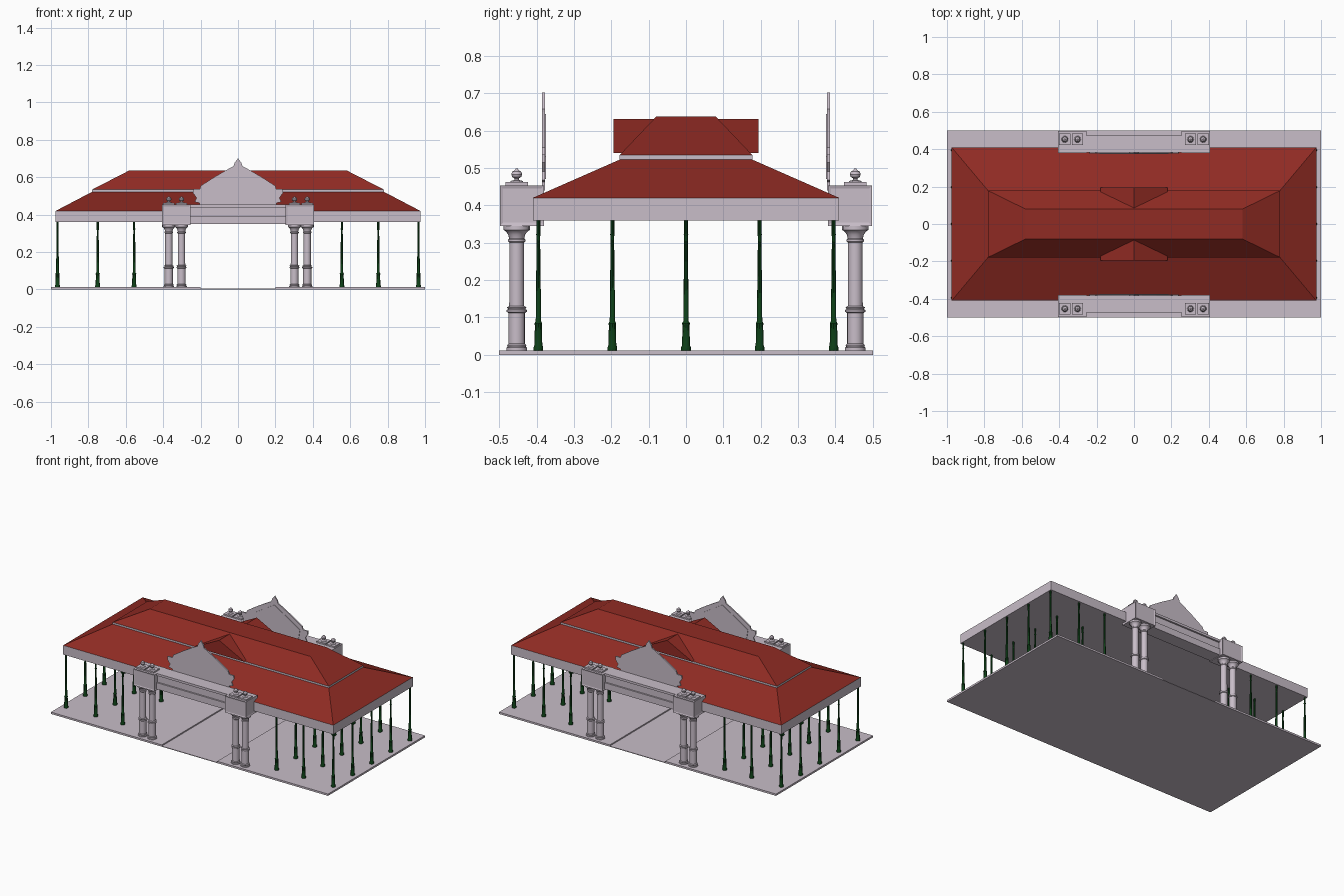
import bpy, bmesh
from math import pi, cos, sin

if "Cube" in bpy.data.objects:
    bpy.data.objects.remove(bpy.data.objects["Cube"])


def mat(name, col):
    m = bpy.data.materials.new(name)
    m.diffuse_color = (*col, 1)
    m.use_nodes = True
    m.node_tree.nodes["Principled BSDF"].inputs["Base Color"].default_value = m.diffuse_color
    return m


STONE = mat("pale_stone", (0.58, 0.51, 0.58))
RED = mat("red_roof", (0.28, 0.024, 0.017))
GREEN = mat("green_iron", (0.004, 0.05, 0.008))


def finish(name, bm, material, smooth=False):
    bmesh.ops.recalc_face_normals(bm, faces=bm.faces[:])
    me = bpy.data.meshes.new(name)
    bm.to_mesh(me)
    bm.free()
    me.materials.append(material)
    ob = bpy.data.objects.new(name, me)
    bpy.context.collection.objects.link(ob)
    if smooth:
        bpy.ops.object.select_all(action='DESELECT')
        ob.select_set(True)
        bpy.context.view_layer.objects.active = ob
        bpy.ops.object.shade_smooth_by_angle(angle=0.6)
    return ob


def frustum(name, material, z0, z1, lo, hi):
    """Rectangular block; lo and hi are half sizes at bottom and top."""
    bm = bmesh.new()
    rings = [[bm.verts.new((sx * h[0], sy * h[1], z))
              for sx, sy in ((-1, -1), (1, -1), (1, 1), (-1, 1))]
             for h, z in ((lo, z0), (hi, z1))]
    bm.faces.new(rings[0])
    bm.faces.new(rings[1])
    for i in range(4):
        j = (i + 1) % 4
        bm.faces.new((rings[0][i], rings[0][j], rings[1][j], rings[1][i]))
    return finish(name, bm, material)


def box(name, material, x, y, z, panel=0):
    """Box from ranges; panel sinks a framed panel into each upright face."""
    bm = bmesh.new()
    bmesh.ops.create_cube(bm, size=1)
    for v in bm.verts:
        v.co = [a + (b - a) * (c + 0.5) for c, (a, b) in zip(v.co, (x, y, z))]
    if panel:
        bm.normal_update()
        sides = [f for f in bm.faces if abs(f.normal.z) < 0.5]
        bmesh.ops.inset_individual(bm, faces=sides, thickness=panel, depth=-0.003)
    return finish(name, bm, material)


def lathe(name, material, profile, n, spots):
    """Turned shape from (radius, z) points, repeated at each (x, y) spot."""
    bm = bmesh.new()
    for cx, cy in spots:
        rings = [[bm.verts.new((cx + r * cos(2 * pi * i / n), cy + r * sin(2 * pi * i / n), z))
                  for i in range(n)] for r, z in profile]
        for a, b in zip(rings, rings[1:]):
            for i in range(n):
                j = (i + 1) % n
                bm.faces.new((a[i], a[j], b[j], b[i]))
        bm.faces.new(rings[0])
        bm.faces.new(rings[-1])
    return finish(name, bm, material, True)


def slab(name, material, half, y0, y1):
    """Mirrored (x, z) outline extruded along y; last point is on the axis."""
    pts = half + [(-x, z) for x, z in half[-2::-1]]
    bm = bmesh.new()
    f = bm.faces.new([bm.verts.new((x, y0, z)) for x, z in pts])
    g = bmesh.ops.extrude_face_region(bm, geom=[f])["geom"]
    for v in g:
        if isinstance(v, bmesh.types.BMVert):
            v.co.y = y1
    return finish(name, bm, material)


# floor: two raised platforms with a low passage between
for s, side in ((-1, "left"), (1, "right")):
    box(side + "_platform", STONE, sorted((0.2 * s, s)), (-0.5, 0.5), (0, 0.012))
box("passage_floor", STONE, (-0.2, 0.2), (-0.5, 0.5), (0, 0.004))

# two-tier hipped roof with a cross gable
frustum("fascia", STONE, 0.36, 0.42, (0.975, 0.41), (0.975, 0.41))
frustum("lower_roof", RED, 0.42, 0.522, (0.975, 0.41), (0.78, 0.178))
frustum("roof_band", STONE, 0.52, 0.534, (0.78, 0.178), (0.78, 0.178))
frustum("upper_roof", RED, 0.534, 0.637, (0.78, 0.178), (0.58, 0.08))
slab("cross_gable", RED, [(0.18, 0.54), (0, 0.631)], -0.194, 0.194)

# slim iron posts
lathe("iron_posts", GREEN,
      [(0.0135, 0.012), (0.0135, 0.02), (0.011, 0.026), (0.010, 0.078), (0.011, 0.084),
       (0.0075, 0.09), (0.0065, 0.19), (0.005, 0.3), (0.005, 0.318), (0.0065, 0.321),
       (0.0055, 0.326), (0.0055, 0.361)], 10,
      [(s * x, y) for s in (-1, 1) for x in (0.555, 0.75, 0.965)
       for y in (-0.395, -0.197, 0, 0.197, 0.395)])

COLUMN = [(0.028, 0.012), (0.028, 0.019), (0.024, 0.021), (0.026, 0.026), (0.022, 0.03),
          (0.022, 0.112), (0.027, 0.115), (0.027, 0.12), (0.023, 0.122), (0.026, 0.127),
          (0.02, 0.13), (0.0195, 0.3), (0.023, 0.303), (0.023, 0.308), (0.02, 0.311),
          (0.023, 0.322), (0.029, 0.33), (0.035, 0.334), (0.035, 0.346)]
FINIAL = [(0.018, 0.461), (0.016, 0.465), (0.006, 0.468), (0.006, 0.472), (0.012, 0.476),
          (0.0145, 0.483), (0.012, 0.49), (0.006, 0.493), (0.003, 0.498)]
PEDIMENT = [(0.205, 0.44), (0.205, 0.462), (0.232, 0.468), (0.222, 0.49), (0.24, 0.515),
            (0.238, 0.536), (0.205, 0.536), (0.198, 0.555), (0.12, 0.605), (0.042, 0.65),
            (0.024, 0.658), (0.018, 0.678), (0.008, 0.69), (0, 0.702)]
PANEL = [(0.175, 0.47), (0.185, 0.53), (0, 0.645)]

# matching entrance gates, front and back
for s, end in ((-1, "front"), (1, "back")):
    def yr(a, b):
        return sorted((s * a, s * b))
    spots = [(x, s * 0.453) for x in (-0.37, -0.302, 0.302, 0.37)]
    lathe(end + "_columns", STONE, COLUMN, 16, spots)
    lathe(end + "_finials", STONE, FINIAL, 16, spots)
    for i, (x, y) in enumerate(spots):
        box(f"{end}_finial_plinth_{i}", STONE, (x - 0.03, x + 0.03),
            (y - 0.03, y + 0.03), (0.45, 0.462))
    for t, side in ((-1, "left"), (1, "right")):
        box(f"{end}_{side}_pier_block", STONE, sorted((0.255 * t, 0.406 * t)),
            yr(0.38, 0.498), (0.345, 0.453), 0.012)
    box(end + "_beam_base", STONE, (-0.257, 0.257), yr(0.385, 0.472), (0.35, 0.392))
    box(end + "_beam_frieze", STONE, (-0.257, 0.257), yr(0.385, 0.462), (0.39, 0.44))
    box(end + "_beam_cornice", STONE, (-0.257, 0.257), yr(0.383, 0.473), (0.438, 0.453))
    slab(end + "_pediment", STONE, PEDIMENT, s * 0.377, s * 0.385)
    slab(end + "_pediment_panel", STONE, PANEL, s * 0.374, s * 0.38)
